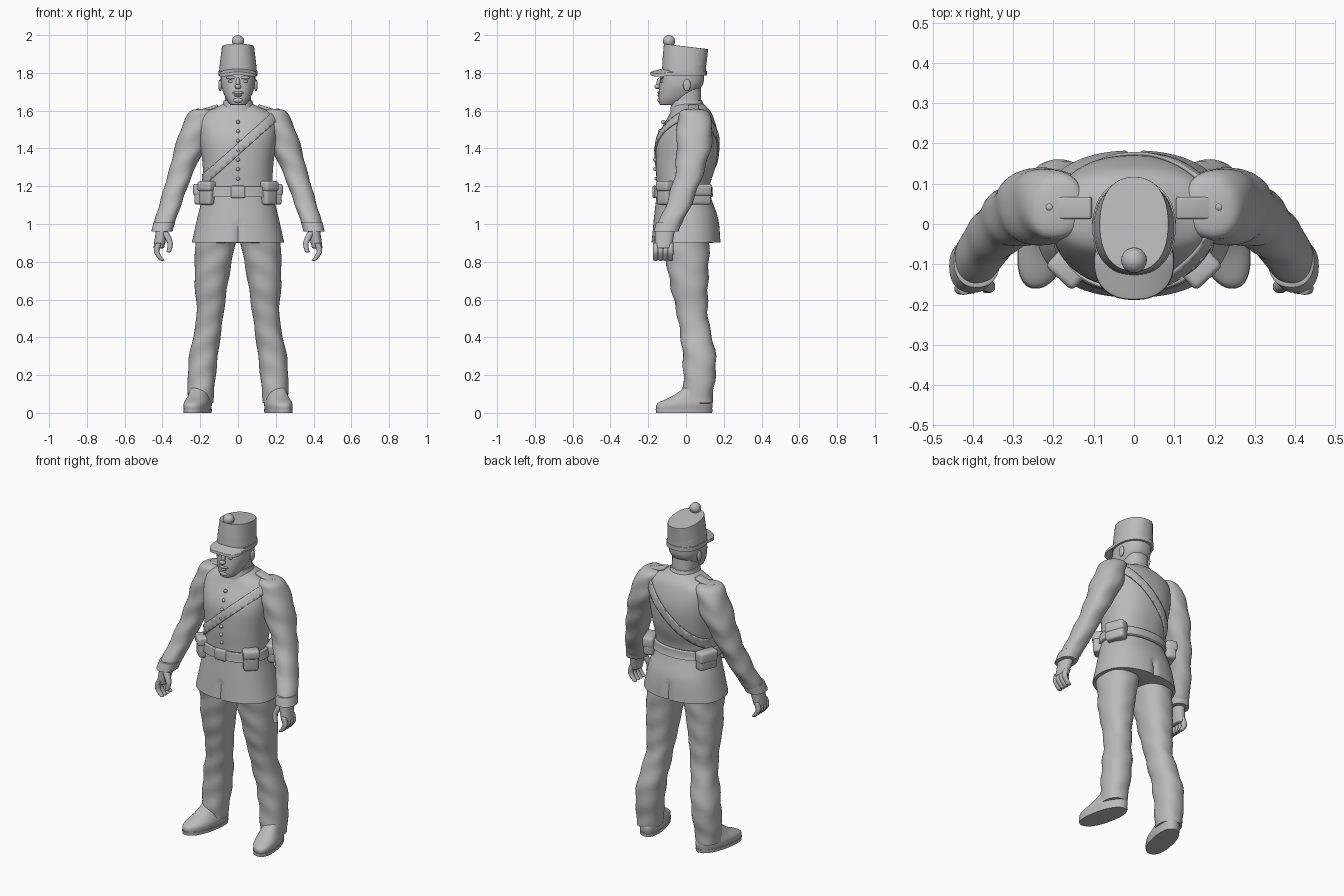
import bpy, bmesh, math
from mathutils import Vector, Matrix

cube = bpy.data.objects.get("Cube")
if cube:
    bpy.data.objects.remove(cube, do_unlink=True)

grey = bpy.data.materials.new("plain_grey")
grey.use_nodes = True
grey.diffuse_color = (.5, .5, .5, 1)
grey.node_tree.nodes["Principled BSDF"].inputs["Base Color"].default_value = grey.diffuse_color

FLAT = 400  # end sharpness of parts that are cut off square
ROUND = 20  # end sharpness of parts with rounded tips


def finish(name, bm):
    bmesh.ops.recalc_face_normals(bm, faces=bm.faces)
    mesh = bpy.data.meshes.new(name)
    bm.to_mesh(mesh)
    bm.free()
    part = bpy.data.objects.new(name, mesh)
    bpy.context.collection.objects.link(part)
    mesh.materials.append(grey)
    bpy.ops.object.select_all(action='DESELECT')
    part.select_set(True)
    bpy.context.view_layer.objects.active = part
    bpy.ops.object.shade_smooth_by_angle(angle=math.radians(45))
    return part


def along(rings, u):
    """Smooth blend of the control rings, u running from zero to one."""
    last = len(rings) - 1
    i = min(int(u * last), last - 1)
    t = u * last - i
    before, start, end, after = (rings[min(max(k, 0), last)] for k in range(i - 1, i + 3))
    blended = []
    for a, b, c, d in zip(before, start, end, after):
        curve = 2 * a - 5 * b + 4 * c - d + t * (3 * (b - c) + d - a)
        blended.append(b + t / 2 * (c - a + t * curve))
    return blended


def loft(name, rings, depth=1, ends=FLAT, side=1, deform=None, sides=48, levels=40):
    """Skin over level rings: x, y, z, half width and, optionally, half depth."""
    rings = [ring if len(ring) > 4 else (*ring, ring[-1] * depth) for ring in rings]
    bm = bmesh.new()
    loops = []
    for level in range(levels + 1):
        u = (1 - math.cos(math.pi * level / levels)) / 2
        x, y, z, width, length = along(rings, u)
        shrink = max(.02, math.sqrt(1 - abs(2 * u - 1) ** ends))
        loop = []
        for i in range(sides):
            angle = 2 * math.pi * i / sides
            c, s = math.cos(angle), math.sin(angle)
            # slightly squared oval
            swell = shrink / (abs(c) ** 2.3 + abs(s) ** 2.3) ** (1 / 2.3)
            co = Vector((x + width * c * swell, y + length * s * swell, z))
            if deform:
                deform(co)
            loop.append(bm.verts.new((co.x * side, co.y, co.z)))
        loops.append(loop)
    for low, high in zip(loops, loops[1:]):
        for i in range(sides):
            j = (i + 1) % sides
            bm.faces.new((low[i], low[j], high[j], high[i]))
    bm.faces.new(loops[0])
    bm.faces.new(loops[-1])
    return finish(name, bm)


def ball(name, location, size):
    bm = bmesh.new()
    bmesh.ops.create_uvsphere(bm, u_segments=20, v_segments=12, radius=1)
    part = finish(name, bm)
    part.location, part.scale = location, size


def box(name, location, size, tilt=0, turn=0, bevel=.015):
    bm = bmesh.new()
    bmesh.ops.create_cube(bm, size=1, matrix=Matrix.Diagonal((*size, 1)))
    bmesh.ops.bevel(bm, geom=bm.edges[:], offset=bevel, segments=3, profile=.5, affect='EDGES')
    part = finish(name, bm)
    part.location, part.rotation_euler = location, (0, tilt, turn)


def band(name, source, point, normal, half_width, thickness):
    """Strip of the source surface between two parallel planes, raised off it."""
    bm = bmesh.new()
    bm.from_mesh(source.data)
    normal = Vector(normal).normalized()
    for way in (normal, -normal):
        bmesh.ops.bisect_plane(bm, geom=bm.verts[:] + bm.edges[:] + bm.faces[:],
                               plane_co=Vector(point) + way * half_width,
                               plane_no=way, clear_outer=True)
    strip = finish(name, bm)
    solid = strip.modifiers.new("thickness", 'SOLIDIFY')
    solid.thickness, solid.offset = thickness, 1


def cut_vents(co):
    if abs(co.x) < .01 and co.z < 1:
        co.y *= .93


def slope_back(co):
    co.z -= .12 * co.y * (co.z > 1.85)


def bend_visor(co):
    co.z -= 2.6 * co.x ** 2 + max(0, -.1 - co.y) / 4


def crease_cloth(co):
    co.y += .004 * math.sin(co.z * 50 + co.x * 25)
    co.x += .002 * math.sin(co.z * 40 + co.y * 30)


def turn_toe_out(co):
    co.x -= (co.y - .06) / 5


# Coat with collar, belt, strap and buttons
coat = loft("coat", [(0, 0, .9, .245, .183), (0, 0, 1.03, .216, .17), (0, -.015, 1.18, .183, .14),
                     (0, 0, 1.32, .188, .16), (0, .01, 1.46, .205, .16), (0, .025, 1.57, .2, .118),
                     (0, .02, 1.62, .11, .09), (0, .015, 1.64, .07, .07)],
            deform=cut_vents, sides=72, levels=60)
loft("collar", [(0, .01, 1.6, .088), (0, .005, 1.655, .075)], depth=1.07)
band("belt", coat, (0, 0, 1.17), (0, 0, 1), .028, .014)
band("shoulder_strap", coat, (0, 0, 1.395), (-.9, 0, 1), .024, .008)
box("belt_buckle", (0, -.165, 1.17), (.075, .025, .065), bevel=.008)
for i in range(7):
    rise = i / 6
    ball(f"coat_button_{i}", (0, -.155 - .05 * rise + .085 * rise ** 2, 1.24 + .3 * rise), (.01, .012, .01))

# Head and face
loft("neck", [(0, .01, 1.58, .067), (0, 0, 1.75, .07)], depth=1.1)
loft("head", [(0, -.09, 1.63, .04, .05), (0, -.06, 1.67, .067, .085), (0, -.025, 1.74, .09, .115),
              (0, -.015, 1.83, .09, .11)], ends=60)
ball("nose_bridge", (0, -.14, 1.745), (.012, .016, .03))
ball("nose_tip", (0, -.15, 1.727), (.017, .017, .013))
ball("upper_lip", (0, -.138, 1.695), (.032, .013, .008))
ball("lower_lip", (0, -.138, 1.68), (.023, .013, .007))
ball("chin", (0, -.133, 1.655), (.027, .018, .016))

# Hat
loft("hat", [(0, -.01, 1.785, .1, .117), (0, -.01, 1.83, .098, .116), (0, 0, 1.94, .085, .117)],
     deform=slope_back)
loft("hat_band", [(0, -.01, 1.785, .103, .12), (0, -.01, 1.81, .103, .12)])
loft("visor", [(0, -.095, 1.81, .1), (0, -.095, 1.828, .098)], depth=.94, ends=ROUND, deform=bend_visor)
ball("pompom", (0, -.09, 1.968), (.032, .032, .032))

for side, tag in ((1, "left"), (-1, "right")):
    ball(tag + "_ear", (side * .094, .005, 1.735), (.01, .02, .032))
    ball(tag + "_brow", (side * .037, -.127, 1.775), (.027, .012, .009))
    ball(tag + "_eye", (side * .036, -.127, 1.755), (.016, .009, .008))

    # Sleeve and cuff
    loft(tag + "_sleeve", [(.185, .04, 1.61, .07), (.235, .045, 1.46, .083), (.3, .02, 1.28, .066),
                           (.36, -.04, 1.1, .058), (.4, -.1, .97, .055)],
         depth=1.15, ends=ROUND, side=side, deform=crease_cloth)
    loft(tag + "_cuff", [(.39, -.09, 1.01, .057), (.403, -.105, .96, .056)], depth=1.18, side=side)

    # Hand
    loft(tag + "_palm", [(.4, -.11, .98, .033), (.42, -.12, .87, .028)], depth=1.6, ends=ROUND, side=side)
    for i in range(4):
        y = -.16 + .026 * i
        loft(f"{tag}_finger_{i}", [(.42, y, .9, .016), (.43, y, .85, .015), (.4, y, .805, .013)],
             ends=ROUND, side=side, sides=16)
    loft(tag + "_thumb", [(.39, -.14, .96, .022), (.36, -.155, .9, .015), (.367, -.16, .85, .012)],
         ends=ROUND, side=side, sides=16)

    # Trouser leg
    loft(tag + "_trouser_leg", [(.115, 0, .95, .11), (.14, .015, .7, .089), (.15, .037, .5, .07),
                                (.185, .072, .28, .076), (.2, .06, .05, .067)],
         depth=1.15, side=side, deform=crease_cloth)

    # Shoe
    loft(tag + "_shoe", [(.2, -.01, .015, .064, .147), (.2, -.005, .05, .066, .146),
                         (.2, .03, .09, .055, .1), (.2, .06, .14, .045, .06)],
         side=side, deform=turn_toe_out)
    loft(tag + "_sole", [(.2, -.01, 0, .066), (.2, -.01, .02, .067)], depth=2.25,
         side=side, deform=turn_toe_out)

    # Belt pouches with flaps
    turn = side * .75
    box(tag + "_front_pouch", (side * .162, -.108, 1.163), (.085, .06, .125), turn=turn)
    box(tag + "_front_pouch_flap", (side * .165, -.111, 1.2), (.092, .066, .055), turn=turn)
    turn = side * .35
    box(tag + "_hip_pouch", (side * .188, .072, 1.157), (.06, .115, .11), turn=turn)
    box(tag + "_hip_pouch_flap", (side * .19, .073, 1.18), (.066, .12, .065), turn=turn)

    # Shoulder tab
    box(tag + "_shoulder_tab", (side * .165, .04, 1.607), (.125, .055, .018), tilt=side * .3, bevel=.006)
    ball(tag + "_tab_button", (side * .21, .042, 1.603), (.011, .011, .009))
